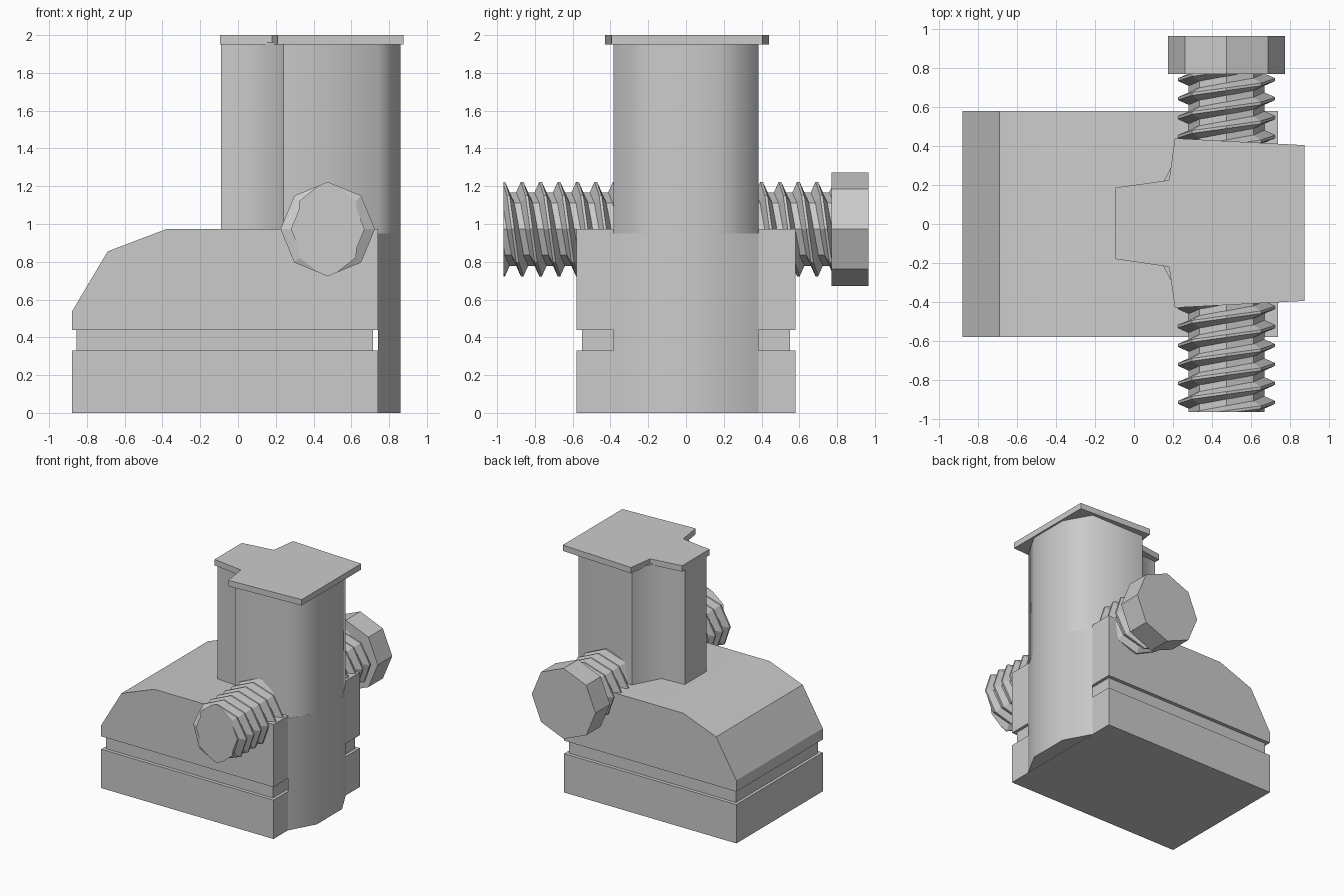
import bpy, bmesh, math
from mathutils import Vector

if "Cube" in bpy.data.objects:
    bpy.data.objects.remove(bpy.data.objects["Cube"])

grey = bpy.data.materials.new("light_grey")
grey.diffuse_color = (0.6, 0.6, 0.6, 1)
grey.use_nodes = True
grey.node_tree.nodes["Principled BSDF"].inputs["Base Color"].default_value = grey.diffuse_color


def add_prism(bm, pts, lo, hi, axis):
    """Extrude a 2D outline: axis z uses (x, y), axis y uses (x, z)."""
    def place(p, h):
        return (p[0], p[1], h) if axis == "z" else (p[0], h, p[1])
    a = [bm.verts.new(place(p, lo)) for p in pts]
    b = [bm.verts.new(place(p, hi)) for p in pts]
    n = len(pts)
    bm.faces.new(a)
    bm.faces.new(b)
    for i in range(n):
        j = (i + 1) % n
        bm.faces.new((a[i], a[j], b[j], b[i]))


def finish(name, bm, smooth=None):
    bmesh.ops.recalc_face_normals(bm, faces=bm.faces[:])
    me = bpy.data.meshes.new(name)
    bm.to_mesh(me)
    bm.free()
    ob = bpy.data.objects.new(name, me)
    bpy.context.collection.objects.link(ob)
    me.materials.append(grey)
    if smooth:
        bpy.ops.object.select_all(action='DESELECT')
        ob.select_set(True)
        bpy.context.view_layer.objects.active = ob
        bpy.ops.object.shade_smooth_by_angle(angle=math.radians(smooth))
    return ob


def prism(name, pts, lo, hi, axis, smooth=None):
    bm = bmesh.new()
    add_prism(bm, pts, lo, hi, axis)
    return finish(name, bm, smooth)


def mirror_y(half):
    return half + [(x, -y) for x, y in reversed(half)]


# body: lower block, recessed groove, sloped upper housing
prism("lower_block", [(-.88, 0), (.74, 0), (.74, .33), (-.88, .33)], -.58, .58, "y")
prism("groove", [(-.855, .32), (.715, .32), (.715, .45), (-.855, .45)], -.55, .55, "y")
prism("upper_housing", [(-.88, .44), (-.88, .535), (-.69, .855), (-.38, .973),
                        (.74, .973), (.74, .44)], -.58, .58, "y", 25)

# column: T-shaped section above the housing, outer shell part in front of it
section = mirror_y([(.86, .17), (.74, .385), (.24, .385), (.12, .16), (-.09, .145)])
prism("column", section, .95, 1.96, "z", 61.3)
prism("column_foot", mirror_y([(.86, .17), (.742, .385)]), 0, .95, "z", 61.3)

# lid plate on top
prism("lid", [(.875, -.395), (.875, .405), (.21, .44), (.18, .225), (-.095, .187),
              (-.095, -.18), (.18, -.22), (.21, -.43)], 1.95, 2.0, "z")

# bolt: eight-sided head and core
CX, CZ, SIDES = .475, .973, 8


def ring(r):
    return [(CX + r * math.sin(math.tau * i / SIDES), CZ + r * math.cos(math.tau * i / SIDES))
            for i in range(SIDES)]


prism("bolt_head", ring(.3), .77, .965, "y")
prism("bolt_core", ring(.195), -.965, .78, "y")

# bolt thread: two-start helix, trimmed flat at the free end
LEAD, Y0, Y1 = .195, -.965, .77
bm = bmesh.new()
steps = int((Y1 - Y0 + 2 * LEAD) / LEAD * SIDES)
for start in range(2):
    rows = []
    for s in range(steps + 1):
        a = math.tau * s / SIDES
        y = Y0 - LEAD + LEAD * (s / SIDES + start / 2)
        rows.append([bm.verts.new((CX + r * math.sin(a), y + dy, CZ + r * math.cos(a)))
                     for r, dy in ((.185, -.036), (.25, -.007), (.25, .007), (.185, .036))])
    for p, q in zip(rows, rows[1:]):
        for k in range(4):
            m = (k + 1) % 4
            bm.faces.new((p[k], p[m], q[m], q[k]))
    bm.faces.new(rows[0])
    bm.faces.new(rows[-1])
for y, n in ((Y0, -1), (Y1 + .01, 1)):
    cut = bmesh.ops.bisect_plane(bm, geom=bm.verts[:] + bm.edges[:] + bm.faces[:],
                                 plane_co=Vector((0, y, 0)), plane_no=Vector((0, n, 0)),
                                 clear_outer=True)
    edges = [e for e in cut["geom_cut"] if isinstance(e, bmesh.types.BMEdge)]
    bmesh.ops.holes_fill(bm, edges=edges, sides=0)
finish("bolt_thread", bm)
